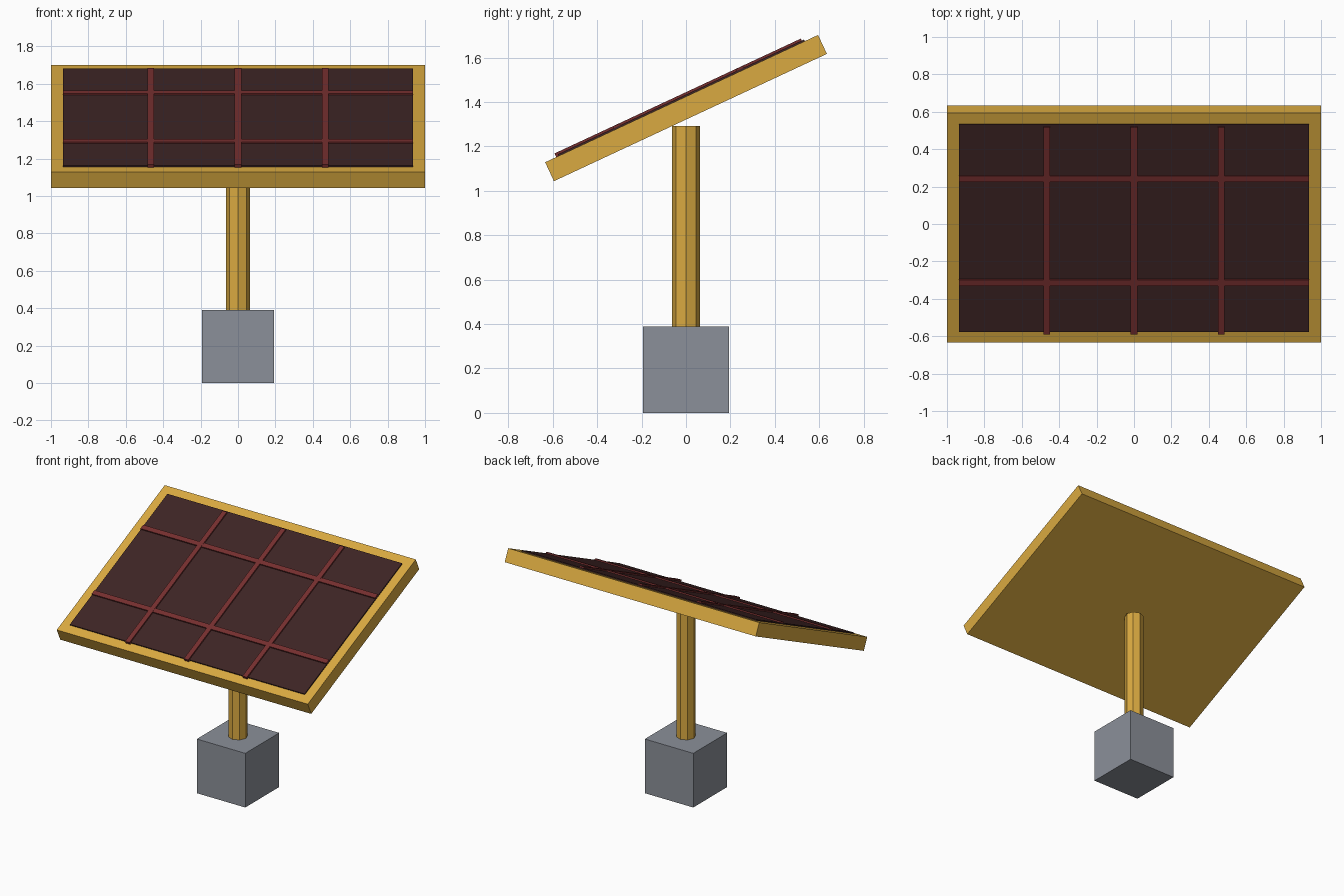
import bpy
import math
from mathutils import Matrix, Vector

default = bpy.data.objects.get("Cube")
if default:
    bpy.data.objects.remove(default, do_unlink=True)


def make_material(name, rgb):
    mat = bpy.data.materials.new(name)
    mat.use_nodes = True
    mat.diffuse_color = (*rgb, 1)
    mat.node_tree.nodes["Principled BSDF"].inputs["Base Color"].default_value = (*rgb, 1)
    return mat


GOLD = make_material("gold", (0.70, 0.40, 0.052))
GREY = make_material("concrete grey", (0.26, 0.28, 0.32))
DARK = make_material("dark maroon", (0.048, 0.018, 0.018))
RED = make_material("brick red", (0.18, 0.028, 0.028))

# Tilted frame shared by all the panel parts
TILT = Matrix.Translation((0, 0, 1.3725)) @ Matrix.Rotation(math.radians(25), 4, "X")


def box(name, low, high, mat, matrix=Matrix()):
    """Box between two corners, placed by a matrix."""
    low, high = Vector(low), Vector(high)
    bpy.ops.mesh.primitive_cube_add(size=1)
    ob = bpy.context.object
    ob.name = name
    ob.data.transform(Matrix.Translation((low + high) / 2) @ Matrix.Diagonal((*(high - low), 1)))
    ob.matrix_world = matrix
    ob.data.materials.append(mat)
    return ob


# Footing block
BASE_TOP, POST_TOP = 0.39, 1.292
box("footing", (-0.193, -0.193, 0), (0.193, 0.193, BASE_TOP), GREY)

# Octagonal post
bpy.ops.mesh.primitive_cylinder_add(vertices=8, radius=0.064, depth=POST_TOP - BASE_TOP,
                                    location=(0, 0, (POST_TOP + BASE_TOP) / 2))
post = bpy.context.object
post.name = "post"
post.data.materials.append(GOLD)

# Panel frame slab and dark cell sheet
W, L = 0.935, 0.612
FRAME_TOP, SHEET_TOP, BAR_TOP = 0.047, 0.055, 0.065
box("panel_frame", (-1, -0.678, -FRAME_TOP), (1, 0.678, FRAME_TOP), GOLD, TILT)
box("cell_sheet", (-W, -L, 0.03), (W, L, SHEET_TOP), DARK, TILT)

# Grid bars, set slightly towards the lower edge
SHIFT, HALF = -0.011, 0.0175
for i in (-1, 0, 1):
    x = i * W / 2
    box("long_bar", (x - HALF, SHIFT - L, 0.04), (x + HALF, SHIFT + L, BAR_TOP), RED, TILT)
for side in (-1, 1):
    y = side * L / 2 + SHIFT
    box("cross_bar", (-W, y - HALF, 0.04), (W, y + HALF, BAR_TOP - 0.0005), RED, TILT)
